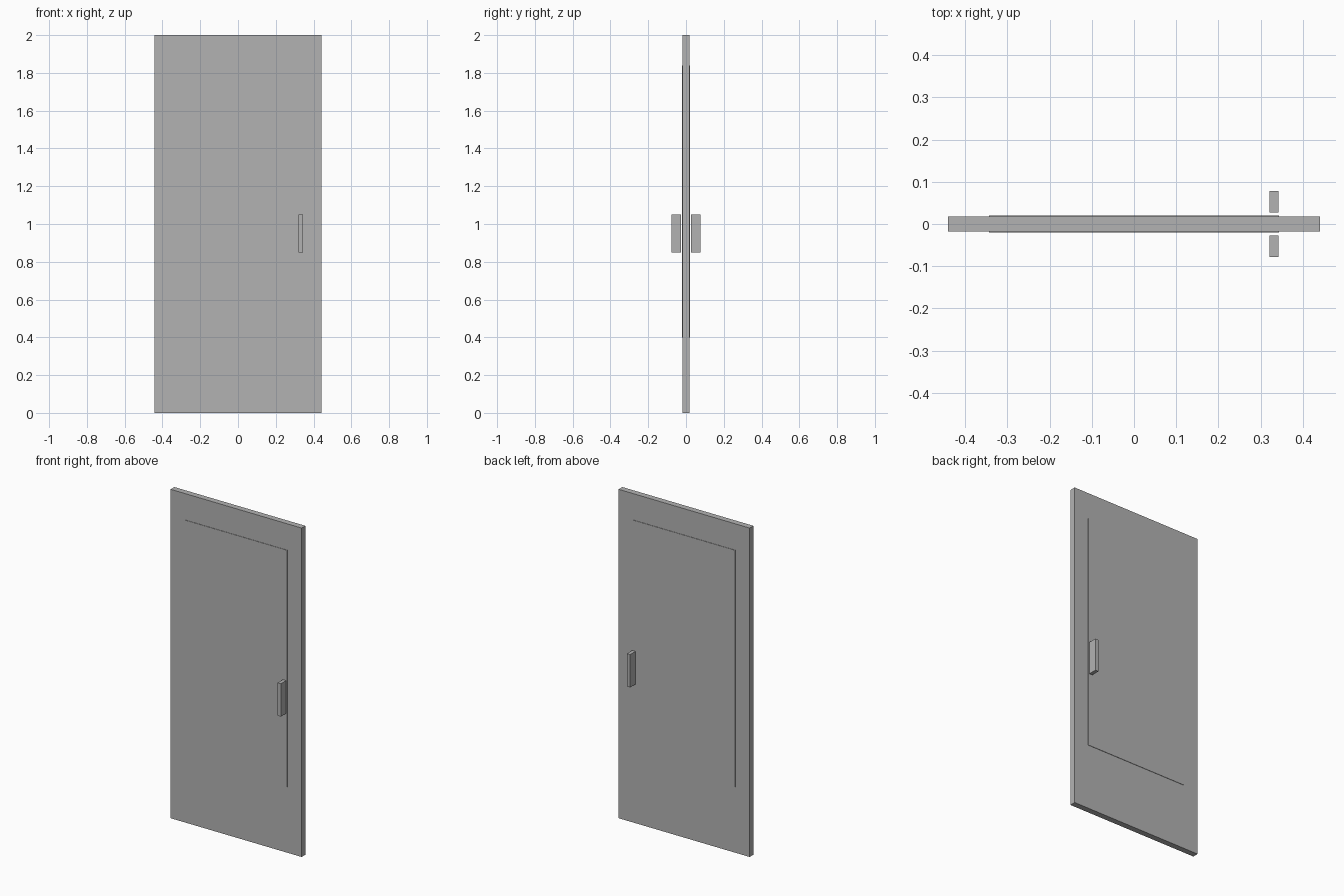
import bpy

cube = bpy.data.objects.get("Cube")
if cube:
    bpy.data.objects.remove(cube, do_unlink=True)

grey = bpy.data.materials.new("plain grey")
grey.use_nodes = True
colour = (0.45, 0.45, 0.45, 1)
grey.diffuse_color = colour
grey.node_tree.nodes["Principled BSDF"].inputs["Base Color"].default_value = colour


def box(name, low, high):
    """Add a box spanning two opposite corners."""
    centre = [(a + b) / 2 for a, b in zip(low, high)]
    size = [b - a for a, b in zip(low, high)]
    bpy.ops.mesh.primitive_cube_add(size=1, location=centre)
    obj = bpy.context.object
    obj.name = name
    obj.scale = size
    bpy.ops.object.transform_apply(location=False, rotation=False, scale=True)
    obj.data.materials.append(grey)
    return obj


# Door slab
half_width, half_depth = 0.441, 0.018
box("door_slab", (-half_width, -half_depth, 0), (half_width, half_depth, 2))

# Thin raised panel and pull handle on each face
for side, sign in (("front", -1), ("back", 1)):
    def face_box(name, x, y, z):
        ys = sorted(sign * v for v in y)
        return box(f"{side}_{name}", (x[0], ys[0], z[0]), (x[1], ys[1], z[1]))

    face_box("panel", (-0.344, 0.344), (half_depth, 0.0205), (0.4, 1.84))
    face_box("handle", (0.321, 0.343), (0.027, 0.078), (0.85, 1.05))
